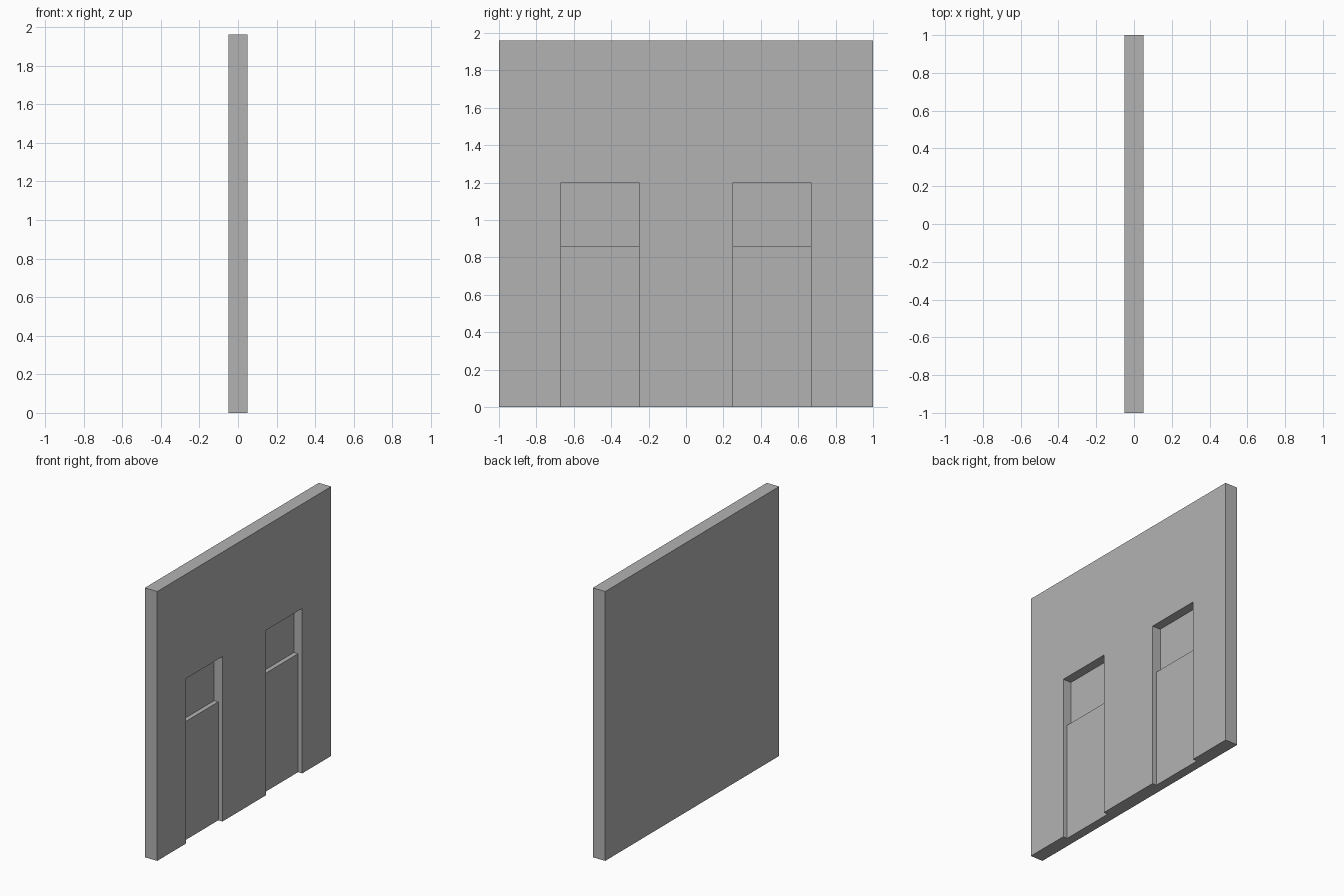
import bpy
import bmesh

HEIGHT, HALF_LENGTH, HALF_THICK = 1.96, 1.0, 0.05
DOOR_INNER, DOOR_OUTER = 0.25, 0.667
DOOR_TOP, LEDGE_Z = 1.2, 0.862
PANEL_X, RECESS_X = 0.0165, -0.0165

cube = bpy.data.objects.get("Cube")
if cube:
    bpy.data.objects.remove(cube, do_unlink=True)

grey = bpy.data.materials.new("plain_grey")
grey.use_nodes = True
colour = (0.45, 0.45, 0.45, 1)
grey.diffuse_color = colour
grey.node_tree.nodes["Principled BSDF"].inputs["Base Color"].default_value = colour


def extrude_profile(name, profile, y0, y1):
    """Extrude an x-z outline along y into a closed solid."""
    bm = bmesh.new()
    face = bm.faces.new([bm.verts.new((x, y0, z)) for x, z in profile])
    result = bmesh.ops.extrude_face_region(bm, geom=[face])
    verts = [v for v in result["geom"] if isinstance(v, bmesh.types.BMVert)]
    bmesh.ops.translate(bm, verts=verts, vec=(0, y1 - y0, 0))
    bmesh.ops.recalc_face_normals(bm, faces=bm.faces[:])
    mesh = bpy.data.meshes.new(name)
    bm.to_mesh(mesh)
    bm.free()
    mesh.materials.append(grey)
    obj = bpy.data.objects.new(name, mesh)
    bpy.context.collection.objects.link(obj)
    return obj


# Solid wall slab
t = HALF_THICK
wall = extrude_profile("wall", [(-t, 0), (t, 0), (t, HEIGHT), (-t, HEIGHT)],
                       -HALF_LENGTH, HALF_LENGTH)

# Stepped doorway niches: shallow door panel below, deeper recess above
outside = t + 0.1
niche = [(PANEL_X, -0.1), (outside, -0.1), (outside, DOOR_TOP),
         (RECESS_X, DOOR_TOP), (RECESS_X, LEDGE_Z), (PANEL_X, LEDGE_Z)]
cutters = []
for y0, y1 in ((-DOOR_OUTER, -DOOR_INNER), (DOOR_INNER, DOOR_OUTER)):
    cutter = extrude_profile("niche_cutter", niche, y0, y1)
    cutter.hide_render = True
    cut = wall.modifiers.new("niche", "BOOLEAN")
    cut.operation = "DIFFERENCE"
    cut.solver = "EXACT"
    cut.object = cutter
    cutters.append(cutter)

# Bake the cuts into the wall and drop the cutters
evaluated = wall.evaluated_get(bpy.context.evaluated_depsgraph_get())
carved = bpy.data.meshes.new_from_object(evaluated)
wall.modifiers.clear()
wall.data = carved
for cutter in cutters:
    bpy.data.objects.remove(cutter, do_unlink=True)
